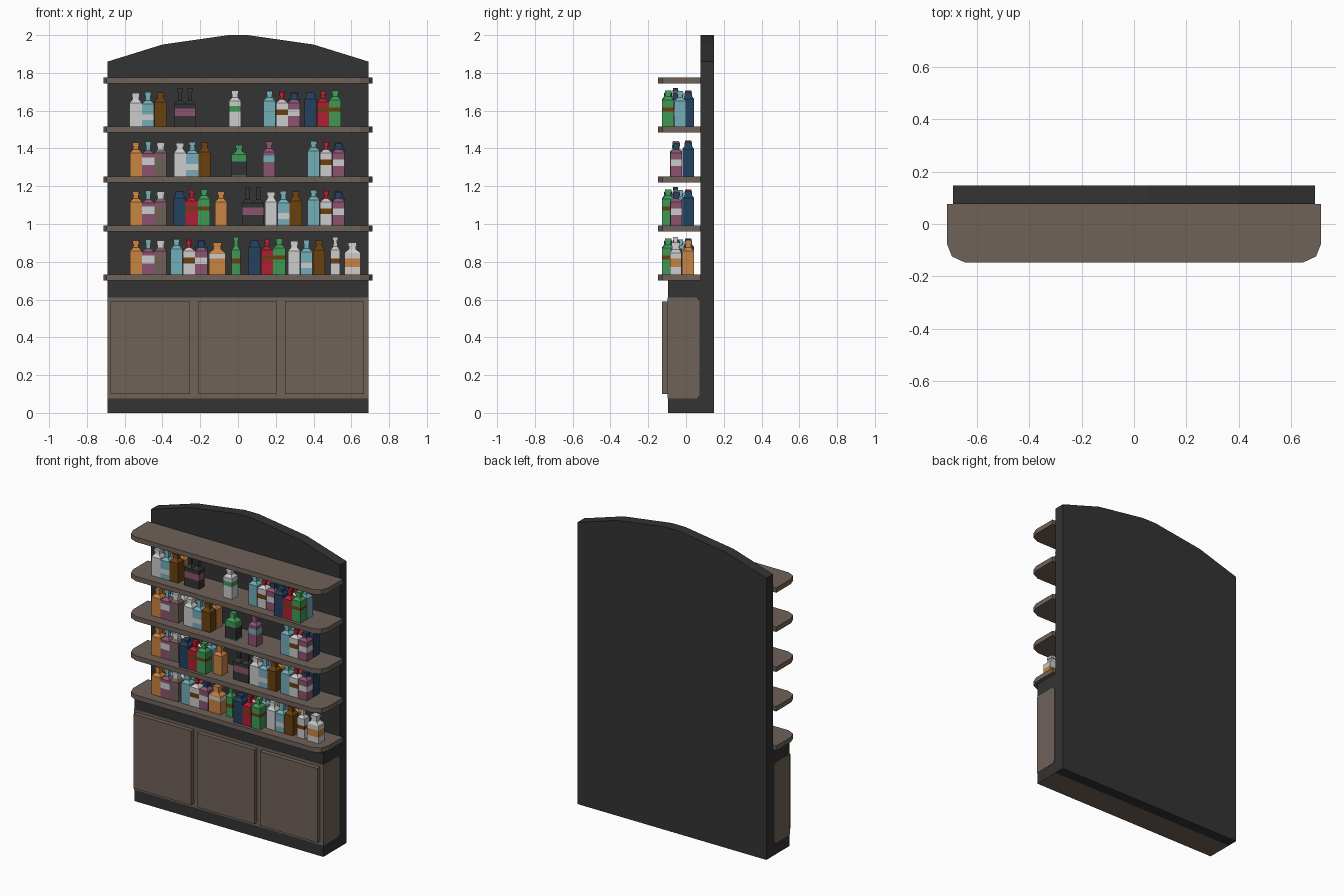
import bpy, bmesh

if "Cube" in bpy.data.objects:
    bpy.data.objects.remove(bpy.data.objects["Cube"])


def lin(h):
    out = []
    for i in (0, 2, 4):
        c = int(h[i:i + 2], 16) / 255
        out.append(c / 12.92 if c <= 0.04045 else ((c + 0.055) / 1.055) ** 2.4)
    return (*out, 1)


MATS = {}
for name, h in dict(charcoal="333333", taupe="6f6259", white="cccccc", cyan="74adb8",
                    amber="6b410f", orange="c98342", pink="8c5470", navy="24415f",
                    red="ad2031", green="3f9a55").items():
    MATS[name] = bpy.data.materials.new(name)
    MATS[name].diffuse_color = lin(h)


def finish(name, bm, mats):
    bmesh.ops.recalc_face_normals(bm, faces=bm.faces)
    me = bpy.data.meshes.new(name)
    bm.to_mesh(me)
    bm.free()
    for m in mats:
        me.materials.append(MATS[m])
    ob = bpy.data.objects.new(name, me)
    bpy.context.collection.objects.link(ob)
    return ob


def prism(name, pts, axis, a, b, mat):
    """Extrude a 2D outline along an axis from a to b."""
    place = {'x': lambda p, t: (t, p[0], p[1]),
             'y': lambda p, t: (p[0], t, p[1]),
             'z': lambda p, t: (p[0], p[1], t)}[axis]
    bm = bmesh.new()
    lo = [bm.verts.new(place(p, a)) for p in pts]
    hi = [bm.verts.new(place(p, b)) for p in pts]
    bm.faces.new(lo)
    bm.faces.new(hi)
    n = len(pts)
    for i in range(n):
        j = (i + 1) % n
        bm.faces.new((lo[i], lo[j], hi[j], hi[i]))
    return finish(name, bm, [mat])


def mirrored(half):
    return half + [(-x, v) for x, v in reversed(half)]


def rect(x0, x1, z0, z1):
    return [(x0, z0), (x1, z0), (x1, z1), (x0, z1)]


# Arched back panel
prism("back_panel", mirrored([(0.69, 0), (0.69, 1.86), (0.40, 1.95), (0.05, 2.0)]),
      'y', 0.077, 0.147, "charcoal")

# Base cabinet, with a taupe underside
cab = prism("cabinet", rect(-0.69, 0.69, -0.095, 0.077), 'z', 0, 0.70, "charcoal")
cab.data.materials.append(MATS["taupe"])
for f in cab.data.polygons:
    if f.normal.z < -0.5:
        f.material_index = 1

# Taupe band wrapping the cabinet front and sides, clipped at the rear corners
prism("cabinet_band", [(-0.097, 0.075), (0.055, 0.075), (0.072, 0.095),
                       (0.072, 0.59), (0.055, 0.61), (-0.097, 0.61)],
      'x', -0.692, 0.692, "taupe")

# Doors
for x0 in (-0.675, -0.213, 0.248):
    prism("door", rect(x0, x0 + 0.42, 0.10, 0.59), 'y', -0.126, -0.09, "taupe")

# Shelves with clipped front corners
SHELF = [0.732, 0.992, 1.252, 1.516, 1.775]
outline = mirrored([(0.713, 0.077), (0.713, -0.078), (0.695, -0.124), (0.645, -0.147)])
for z in SHELF:
    prism("shelf", outline, 'z', z - 0.032, z, "taupe")

# Bottle styles: body, label, neck colour, half width, body height, neck half width,
# total height, label bottom, label top
STYLES = {
    "orange": ("orange", None, "orange", .032, .125, .015, .18, 0, 0),
    "pink_tall": ("pink", "white", "cyan", .032, .12, .012, .185, .06, .10),
    "taupe": ("taupe", "pink", "white", .032, .125, .018, .18, .10, .118),
    "white": ("white", None, "white", .032, .125, .018, .175, 0, 0),
    "cyan_label": ("cyan", "white", "cyan", .032, .12, .014, .183, .035, .065),
    "amber": ("amber", None, "amber", .032, .13, .016, .18, 0, 0),
    "cyan": ("cyan", None, "cyan", .032, .135, .014, .187, 0, 0),
    "red_top": ("white", "amber", "red", .032, .125, .010, .18, .06, .09),
    "pink": ("pink", "white", "navy", .032, .125, .015, .175, .055, .09),
    "navy": ("navy", None, "navy", .032, .145, .018, .18, 0, 0),
    "red": ("red", "amber", "red", .032, .13, .011, .188, .08, .10),
    "green": ("green", "amber", "green", .032, .14, .015, .19, .08, .10),
    "dark": ("charcoal", "pink", "charcoal", .029, .12, .011, .203, .055, .095),
    "white_green": ("white", "green", "white", .032, .135, .016, .19, .08, .11),
    "decanter": ("green", "charcoal", "green", .040, .115, .016, .165, .004, .08),
    "pink_cyan": ("pink", "cyan", "pink", .032, .13, .014, .185, .075, .11),
    "squat_orange": ("orange", "white", "orange", .044, .115, .020, .17, .085, .11),
    "squat_white": ("white", "orange", "white", .043, .115, .020, .17, .04, .085),
    "slim_green": ("green", "amber", "green", .024, .13, .011, .20, .06, .085),
    "slim_white": ("white", "amber", "white", .026, .13, .011, .20, .06, .085),
}


def bottle(style, x, y, z):
    """Square bottle built as stacked rings; each segment takes one colour."""
    body, label, neck, w, hb, nw, h, l0, l1 = STYLES[style]
    rings = [(0, w, body)]
    if label:
        rings += [(l0, w, body), (l1, w, label)]
    rings += [(hb, w, body), (hb + .018, nw, body), (h - .018, nw * .9, neck),
              (h - .018, nw + .003, neck), (h, nw + .002, neck)]
    mats = list(dict.fromkeys(r[2] for r in rings))
    bm = bmesh.new()
    prev = None
    for dz, r, col in rings:
        d = min(r, .031)
        cur = [bm.verts.new((x + sx * r, y + sy * d, z + dz))
               for sx, sy in ((-1, -1), (1, -1), (1, 1), (-1, 1))]
        if prev is None:
            bm.faces.new(cur)
        else:
            for i in range(4):
                j = (i + 1) % 4
                f = bm.faces.new((prev[i], prev[j], cur[j], cur[i]))
                f.material_index = mats.index(col)
        prev = cur
    bm.faces.new(prev).material_index = mats.index(neck)
    finish(style + "_bottle", bm, mats)


# Clusters of six bottles: a front row, and the partner row reversed behind it
ROWS = {"A": ["orange", "pink_tall", "taupe"], "B": ["white", "cyan_label", "amber"],
        "C": ["cyan", "red_top", "pink"], "D": ["navy", "red", "green"]}
PARTNER = dict(A="B", B="A", C="D", D="C")


def cluster(key, x, z):
    y = -0.095 if key == "D" else -0.052
    for i in range(3):
        bottle(ROWS[key][i], x + (i - 1) * .0655, y, z)
        bottle(ROWS[PARTNER[key]][2 - i], x + (i - 1) * .0655, y + .064, z)


# Contents of each shelf, bottom to top: (cluster or single style, x)
CONTENTS = [
    [("A", -.475), ("C", -.26), ("squat_orange", -.11), ("slim_green", -.01), ("D", .153),
     ("B", .363), ("slim_white", .515), ("squat_white", .606)],
    [("A", -.475), ("D", -.245), ("orange", -.09), ("dark", .05), ("dark", .108),
     ("B", .24), ("C", .466)],
    [("A", -.475), ("B", -.242), ("decanter", .006), ("pink_cyan", .165), ("C", .466)],
    [("B", -.476), ("dark", -.308), ("dark", -.254), ("white_green", -.016),
     ("C", .232), ("D", .449)],
]
for z, items in zip(SHELF, CONTENTS):
    for key, x in items:
        if key in ROWS:
            cluster(key, x, z)
        else:
            bottle(key, x, -0.055, z)

for m in bpy.data.materials:
    if m.users and not m.is_grease_pencil:
        m.use_nodes = True
        m.node_tree.nodes["Principled BSDF"].inputs["Base Color"].default_value = m.diffuse_color
